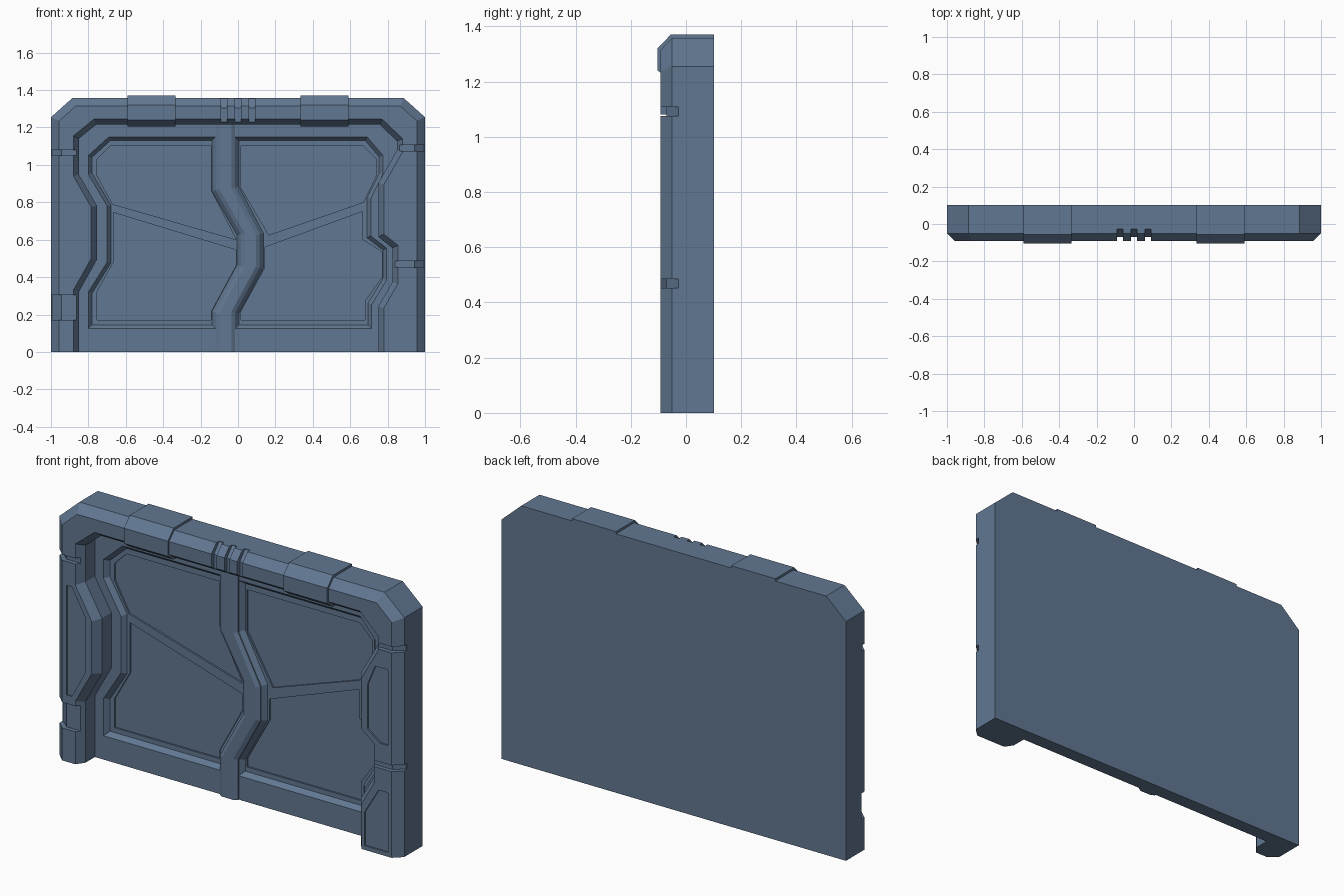
import bpy, bmesh

if "Cube" in bpy.data.objects:
    bpy.data.objects.remove(bpy.data.objects["Cube"])

steel = bpy.data.materials.new("blue_steel")
steel.diffuse_color = (.12, .185, .285, 1)
steel.use_nodes = True
steel.node_tree.nodes["Principled BSDF"].inputs["Base Color"].default_value = steel.diffuse_color
DOOR = .028  # depth of the door face


def loft(name, rings):
    """Solid through matching rings of 3D points, capped at both ends."""
    bm = bmesh.new()
    vs = [[bm.verts.new(p) for p in ring] for ring in rings]
    n = len(vs[0])
    for a, b in zip(vs, vs[1:]):
        for i in range(n):
            j = (i + 1) % n
            bm.faces.new((a[i], a[j], b[j], b[i]))
    bm.faces.new(vs[0])
    bm.faces.new(vs[-1])
    bmesh.ops.recalc_face_normals(bm, faces=bm.faces)
    mesh = bpy.data.meshes.new(name)
    bm.to_mesh(mesh)
    bm.free()
    mesh.materials.append(steel)
    ob = bpy.data.objects.new(name, mesh)
    bpy.context.collection.objects.link(ob)
    return ob


def at_y(path, y):
    return [(x, y, z) for x, z in path]


def slab(name, path, y0, y1):
    return loft(name, [at_y(path, y0), at_y(path, y1)])


def offset(path, d, closed=False):
    """Mitred offset to the right of the path direction."""
    out, n = [], len(path)

    def normal(a, b):
        dx, dz = b[0] - a[0], b[1] - a[1]
        l = (dx * dx + dz * dz) ** 0.5
        return dz / l, -dx / l

    for i, p in enumerate(path):
        n1 = normal(path[i - 1], p) if (i or closed) else None
        n2 = normal(p, path[(i + 1) % n]) if (i < n - 1 or closed) else None
        n1, n2 = n1 or n2, n2 or n1
        k = d / (1 + n1[0] * n2[0] + n1[1] * n2[1])
        out.append((p[0] + k * (n1[0] + n2[0]), p[1] + k * (n1[1] + n2[1])))
    return out


def carve(ob, cutters):
    """Subtract the cutters, bake the result and drop the cutters."""
    for c in cutters:
        c.hide_render = True
        m = ob.modifiers.new("cut", 'BOOLEAN')
        m.operation, m.solver, m.object = 'DIFFERENCE', 'EXACT', c
    dg = bpy.context.evaluated_depsgraph_get()
    mesh = bpy.data.meshes.new_from_object(ob.evaluated_get(dg))
    ob.modifiers.clear()
    ob.data = mesh
    for c in cutters:
        bpy.data.objects.remove(c)


# Bevelled outer frame, an upside-down U
outer = [(-1, 0), (-1, 1.255), (-.885, 1.358), (.885, 1.358), (1, 1.255), (1, 0)]
inner = [(-.88, 0), (-.88, .33), (-.785, .50), (-.785, .775), (-.88, .94), (-.88, 1.155),
         (-.77, 1.245), (.77, 1.245), (.88, 1.14), (.88, 1.07), (.78, .895), (.78, .63),
         (.855, .57), (.855, .365), (.78, .235), (.78, 0)]
wall = offset(inner, .03)
base_ring = outer + wall[::-1]
front_ring = offset(outer, .044) + inner[::-1]
frame = loft("frame", [at_y(base_ring, .102), at_y(base_ring, -.05), at_y(front_ring, -.092)])

# Grooves wrapped round the frame sides and top
cuts = []
for side, z0, z1 in [(1, 1.075, 1.107), (1, .452, .485), (-1, 1.05, 1.08), (-1, .17, .305)]:
    prof = [(1.02, -.028), (.995, -.028), (.945, -.07), (.7, -.07), (.7, -.12), (1.02, -.12)]
    cuts.append(loft("groove_cutter", [[(side * x, y, z) for x, y in prof] for z in (z0, z1)]))
for x in (-.075, 0, .075):
    prof = [(-.028, 1.38), (-.028, 1.355), (-.07, 1.305), (-.07, 1.2), (-.12, 1.2), (-.12, 1.38)]
    cuts.append(loft("groove_cutter", [[(x + w, y, z) for y, z in prof] for w in (-.015, .015)]))

# Shallow panels in the frame sides
for p in ([(-.93, .925), (-.90, .925), (-.82, .78), (-.82, .50), (-.90, .35), (-.93, .35)],
          [(.86, .98), (.935, .98), (.935, .583), (.89, .583), (.815, .64), (.815, .87)],
          [(.88, .335), (.935, .335), (.935, .022), (.80, .022), (.80, .20)]):
    cuts.append(slab("panel_cutter", p, -.12, -.084))
carve(frame, cuts)

# Door plate filling the frame opening
door = slab("door_plate", wall, .102, DOOR)
strip_left = [(-.12, .21), (.015, .46), (.015, .63), (-.12, .865)]
strip_right = [(-.015, .88), (.115, .63), (.115, .45), (-.015, .21)]

# Two chamfered window recesses
win_left = [(-.69, 1.15), (-.12, 1.15)] + strip_left[::-1] + [
    (-.12, .125), (-.80, .125), (-.80, .32), (-.70, .48), (-.70, .78), (-.80, .95), (-.80, 1.05)]
win_right = [(-.015, 1.15), (.69, 1.15), (.775, 1.05), (.775, .95), (.71, .82), (.71, .62),
             (.795, .555), (.795, .385), (.715, .255), (.715, .125), (-.015, .125)] + strip_right[::-1]
cuts = [loft("window_cutter", [at_y(w, DOOR - .03), at_y(w, DOOR), at_y(offset(w, .02, True), DOOR + .025)])
        for w in (win_left, win_right)]

# Inner panels split by slanted bars
for p in ([(-.685, 1.10), (-.145, 1.10), (-.145, .865), (-.01, .60), (-.67, .79), (-.755, .945), (-.755, 1.03)],
          [(-.665, .745), (-.01, .545), (-.01, .465), (-.145, .215), (-.145, .17), (-.755, .17),
           (-.755, .32), (-.665, .48)],
          [(.015, 1.10), (.67, 1.10), (.74, 1.03), (.74, .945), (.67, .80), (.165, .625), (.015, .88)],
          [(.665, .75), (.665, .60), (.77, .535), (.77, .40), (.68, .275), (.68, .17), (.015, .17),
           (.015, .215), (.145, .45), (.145, .56)]):
    cuts.append(slab("panel_cutter", p, -.02, DOOR + .034))
carve(door, cuts)

# Raised centre strip with bevelled shoulders
left = [(-.12, 0)] + strip_left + [(-.12, 1.215)]
right = [(-.015, 1.215)] + strip_right + [(-.015, 0)]
ridge = offset(left, .02) + offset(right, .02)
loft("centre_strip", [at_y(left + right, DOOR + .03), at_y(left + right, DOOR - .006), at_y(ridge, DOOR - .018)])

# Clamps over the top rail
clamp = [(.102, 1.37), (-.055, 1.37), (-.103, 1.32), (-.103, 1.24), (-.055, 1.205), (.05, 1.205), (.102, 1.25)]
for name, s in (("clamp_left", -1), ("clamp_right", 1)):
    loft(name, [[(s * x, y, z) for y, z in clamp] for x in (.335, .59)])
